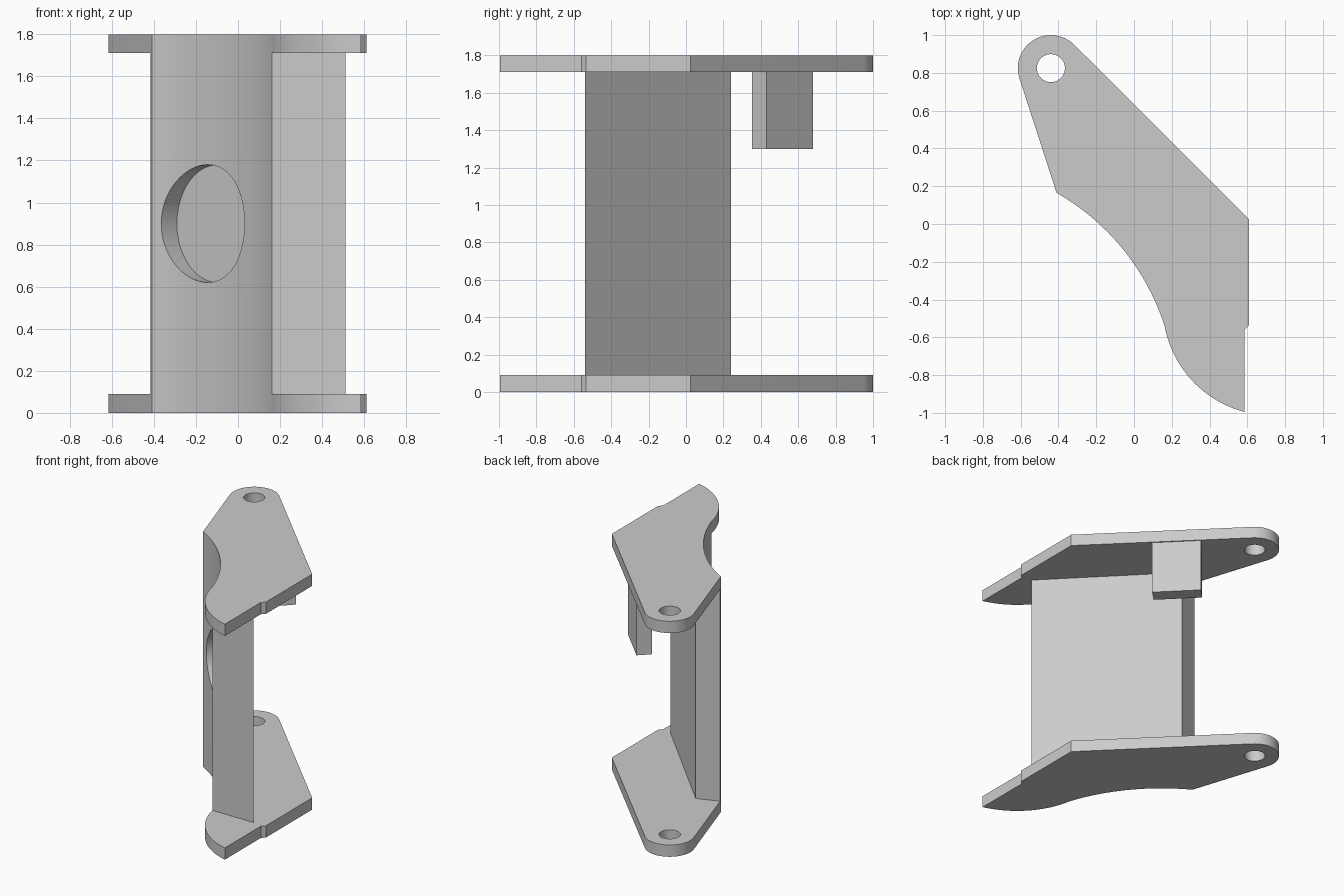
import bpy, bmesh, math
from mathutils import Vector

cube = bpy.data.objects.get("Cube")
if cube:
    bpy.data.objects.remove(cube, do_unlink=True)

grey = bpy.data.materials.new("light_grey")
grey.use_nodes = True
grey.diffuse_color = (0.6, 0.6, 0.6, 1)
grey.node_tree.nodes["Principled BSDF"].inputs["Base Color"].default_value = grey.diffuse_color


def arc(a, b, sag, n=24):
    """Points from a to b on an arc bulging by sag to the left of travel."""
    a, b = Vector(a), Vector(b)
    d = b - a
    c = d.length / 2
    d.normalize()
    left = Vector((-d.y, d.x))
    r = (c * c + sag * sag) / (2 * abs(sag))
    s = math.copysign(1, sag)
    centre = (a + b) / 2 + left * (sag - s * r)
    half = math.asin(c / r)
    angles = [-half + 2 * half * i / n for i in range(n + 1)]
    return [centre + d * r * math.sin(t) + left * s * r * math.cos(t) for t in angles]


def finish(obj):
    bpy.ops.object.select_all(action='DESELECT')
    obj.select_set(True)
    bpy.context.view_layer.objects.active = obj
    bpy.ops.object.shade_smooth_by_angle(angle=math.radians(25))


def prism(name, outline, z0, z1):
    """Extrude a flat outline between two heights."""
    bm = bmesh.new()
    face = bm.faces.new([bm.verts.new((p[0], p[1], z0)) for p in outline])
    ext = bmesh.ops.extrude_face_region(bm, geom=[face])
    top = [v for v in ext["geom"] if isinstance(v, bmesh.types.BMVert)]
    bmesh.ops.translate(bm, verts=top, vec=(0, 0, z1 - z0))
    bmesh.ops.recalc_face_normals(bm, faces=bm.faces)
    mesh = bpy.data.meshes.new(name)
    bm.to_mesh(mesh)
    bm.free()
    mesh.materials.append(grey)
    obj = bpy.data.objects.new(name, mesh)
    bpy.context.collection.objects.link(obj)
    return obj


def drill(obj, start, end, radius):
    """Cut a round hole from start to end, then drop the cutter."""
    start, end = Vector(start), Vector(end)
    axis = end - start
    bpy.ops.mesh.primitive_cylinder_add(vertices=64, radius=radius, depth=axis.length,
                                        location=(start + end) / 2,
                                        rotation=axis.to_track_quat('Z', 'Y').to_euler())
    cutter = bpy.context.object
    cutter.hide_render = True
    cutter.data.materials.append(grey)
    mod = obj.modifiers.new("hole", 'BOOLEAN')
    mod.operation, mod.solver, mod.object = 'DIFFERENCE', 'EXACT', cutter
    bpy.ops.object.select_all(action='DESELECT')
    bpy.context.view_layer.objects.active = obj
    obj.select_set(True)
    bpy.ops.object.modifier_apply(modifier=mod.name)
    bpy.data.objects.remove(cutter, do_unlink=True)


HEIGHT, THICK = 1.8, 0.09
hollow = arc((-0.41, 0.165), (0.162, -0.54), 0.085)      # concave front curve
toe = arc((0.162, -0.54), (0.585, -0.995), -0.09)        # rounded toe of the plates

# Rounded lug around the pivot hole
lug, lug_r = Vector((-0.44, 0.825)), 0.175
angles = [math.radians(45.5 + (197 - 45.5) * i / 24) for i in range(25)]
lug_arc = [lug + lug_r * Vector((math.cos(t), math.sin(t))) for t in angles]

# Top and bottom plates
outline = hollow + toe[1:] + [(0.585, -0.56), (0.61, -0.535), (0.61, 0.025)] + lug_arc
for name, z in (("bottom_plate", 0), ("top_plate", HEIGHT - THICK)):
    plate = prism(name, outline, z, z + THICK)
    drill(plate, (lug.x, lug.y, z - 0.1), (lug.x, lug.y, z + THICK + 0.1), 0.074)
    finish(plate)

# Upright body with a blind round recess in its curved face
body = prism("body", hollow + [(0.51, -0.54), (-0.25, 0.24), (-0.415, 0.18)],
             THICK, HEIGHT - THICK)
floor = Vector((-0.095, 0.01, HEIGHT / 2))
drill(body, floor - 0.5 * Vector((0.716, 0.698, 0)), floor, 0.28)
finish(body)

# Stop block hanging below the top plate, parallel to the slanted edge
corner = Vector((0.19, 0.43))
along, inward = Vector((-0.247, 0.25)), Vector((-0.078, -0.078))
finish(prism("stop_block", [corner, corner + along, corner + along + inward, corner + inward],
             1.3, HEIGHT - THICK))
